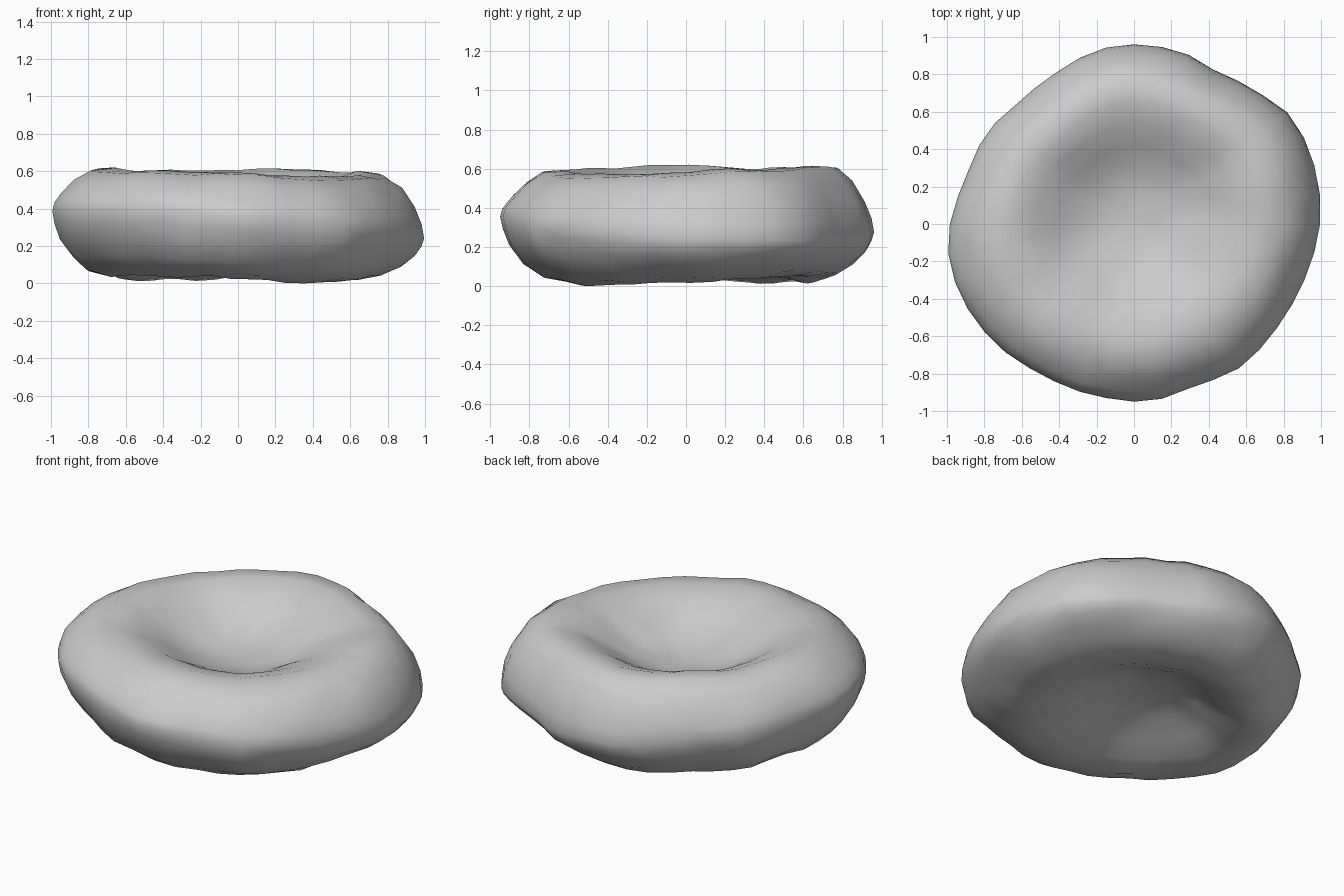
import bpy, bmesh, math
from mathutils import Vector, noise

cube = bpy.data.objects.get("Cube")
if cube:
    bpy.data.objects.remove(cube)

# Rim outline seen from above, counter-clockwise
OUTLINE = [(1, .05), (.98, .25), (.85, .57), (.64, .715), (.43, .82), (.26, .92),
           (-.05, .96), (-.2, .93), (-.4, .82), (-.6, .66), (-.78, .5), (-.9, .24),
           (-1, -.1), (-.94, -.36), (-.72, -.66), (-.5, -.8), (-.15, -.93),
           (.09, -.95), (.33, -.86), (.55, -.78), (.8, -.5), (.93, -.25)]
# Cross-section from top dimple to bottom dimple: radius fraction, height
PROFILE = [(.14, .405), (.28, .435), (.41, .5), (.54, .565), (.67, .605), (.79, .597),
           (.88, .54), (.95, .455), (.987, .385), (1, .325), (.987, .27), (.955, .205),
           (.88, .125), (.79, .07), (.67, .04), (.54, .06), (.41, .115), (.27, .18), (.13, .21)]
TOP, BOTTOM = .395, .215
MIDDLE = .325
SEGMENTS = 40
TOP_DIMPLE, BOTTOM_DIMPLE = Vector((-.02, .04, 0)), Vector((-.1, .07, 0))

polar = sorted((math.atan2(y, x) % math.tau, math.hypot(x, y)) for x, y in OUTLINE)
polar = [(polar[-1][0] - math.tau, polar[-1][1])] + polar + [(polar[0][0] + math.tau, polar[0][1])]


def rim_radius(a):
    for (a0, r0), (a1, r1) in zip(polar, polar[1:]):
        if a0 <= a <= a1:
            return r0 + (r1 - r0) * (a - a0) / (a1 - a0)


def warp(a, f, z):
    """Height change: a tilted top, a saddle-shaped underside, a wandering widest line."""
    w = min(1, z / .6)
    tilt = math.cos(a - math.radians(135)) * (.012 + .013 * w)
    saddle = math.sin(2 * a) * (.025 - .013 * w)
    side = max(0, 1 - abs(z - MIDDLE) / .28) * f ** 4
    return (tilt + saddle) * f * (1 - side) - side * (.065 * math.cos(a) + .045 * math.sin(a))


def lump(p, f, dimple):
    """Uneven hand-shaped surface and a shifted dimple; the widest line stays true."""
    rough = noise.noise_vector(p * 2.2) * .014 + noise.noise_vector(p * 5.5 + Vector((7, 3, 1))) * .018
    rough.x *= 1 - f ** 8
    rough.y *= 1 - f ** 8
    return p + rough * (.4 + .6 * f) + dimple * (1 - f)


# Ring-shaped cushion closed by a thin dimpled middle
bm = bmesh.new()
rings = []
for f, z in PROFILE:
    ring = []
    dimple = TOP_DIMPLE if z > MIDDLE else BOTTOM_DIMPLE
    for i in range(SEGMENTS):
        a = math.tau * i / SEGMENTS
        r = rim_radius(a) * f
        p = Vector((r * math.cos(a), r * math.sin(a), z + warp(a, f, z)))
        ring.append(bm.verts.new(lump(p, f, dimple)))
    rings.append(ring)

for upper, lower in zip(rings, rings[1:]):
    for i in range(SEGMENTS):
        j = (i + 1) % SEGMENTS
        bm.faces.new((upper[i], lower[i], lower[j], upper[j]))
for ring, h, dimple in ((rings[0], TOP, TOP_DIMPLE), (rings[-1], BOTTOM, BOTTOM_DIMPLE)):
    centre = bm.verts.new(lump(Vector((0, 0, h)), 0, dimple))
    for i in range(SEGMENTS):
        bm.faces.new((ring[i], ring[(i + 1) % SEGMENTS], centre))
bmesh.ops.recalc_face_normals(bm, faces=bm.faces)
bmesh.ops.triangulate(bm, faces=bm.faces)

# Rest it on the ground
floor = min(v.co.z for v in bm.verts)
bmesh.ops.translate(bm, verts=bm.verts, vec=(0, 0, -floor))

mesh = bpy.data.meshes.new("dimpled_disc")
bm.to_mesh(mesh)
bm.free()
disc = bpy.data.objects.new("dimpled_disc", mesh)
bpy.context.collection.objects.link(disc)

# Plain grey finish
grey = bpy.data.materials.new("light grey")
grey.use_nodes = True
colour = (.6, .6, .6, 1)
grey.diffuse_color = colour
grey.node_tree.nodes["Principled BSDF"].inputs["Base Color"].default_value = colour
mesh.materials.append(grey)

bpy.context.view_layer.objects.active = disc
disc.select_set(True)
bpy.ops.object.shade_smooth_by_angle(angle=math.radians(60))
